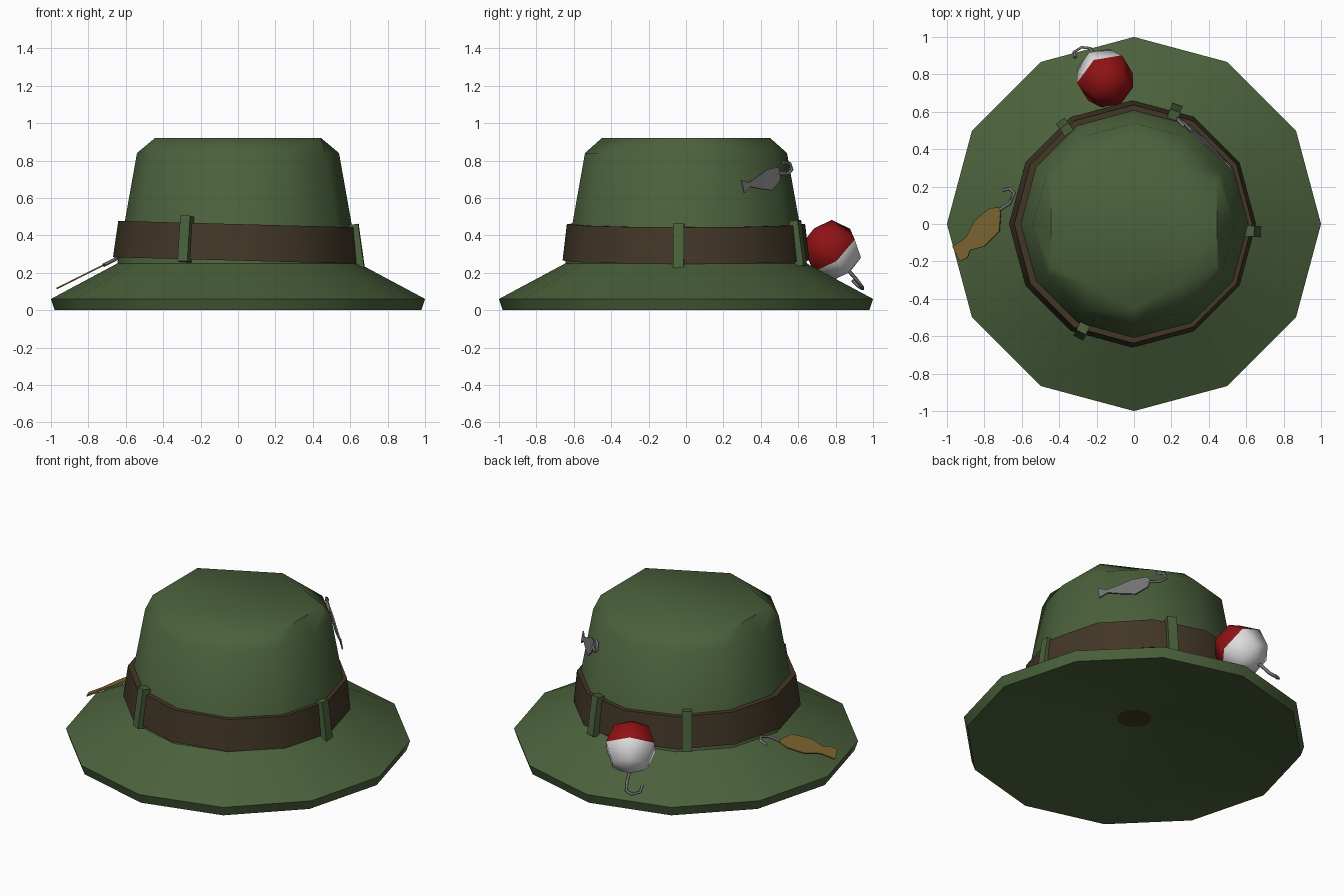
import bpy, bmesh
from math import sin, cos, radians, pi
from mathutils import Vector, Matrix

old = bpy.data.objects.get("Cube")
if old:
    bpy.data.objects.remove(old, do_unlink=True)


def material(name, r, g, b):
    m = bpy.data.materials.new(name)
    m.use_nodes = True
    m.diffuse_color = (r, g, b, 1)
    m.node_tree.nodes["Principled BSDF"].inputs["Base Color"].default_value = (r, g, b, 1)
    return m


green = material("hat green", .07, .12, .045)
brown = material("band brown", .055, .038, .02)
red = material("float red", .28, .006, .007)
white = material("float white", .72, .72, .72)
grey = material("metal grey", .17, .17, .18)
gold = material("lure gold", .2, .13, .03)


def finish(bm, name, mats, angle=None):
    """Turn a bmesh into an object, optionally smooth below an angle."""
    bmesh.ops.recalc_face_normals(bm, faces=bm.faces)
    mesh = bpy.data.meshes.new(name)
    bm.to_mesh(mesh)
    bm.free()
    ob = bpy.data.objects.new(name, mesh)
    bpy.context.collection.objects.link(ob)
    for m in mats:
        mesh.materials.append(m)
    if angle:
        bpy.ops.object.select_all(action='DESELECT')
        ob.select_set(True)
        bpy.context.view_layer.objects.active = ob
        bpy.ops.object.shade_smooth_by_angle(angle=radians(angle))
    return ob


def ring(bm, r, z, sides=12):
    return [bm.verts.new((r * cos(2 * pi * i / sides), r * sin(2 * pi * i / sides), z))
            for i in range(sides)]


def bridge(bm, a, b):
    n = len(a)
    for i in range(n):
        j = (i + 1) % n
        bm.faces.new((a[i], a[j], b[j], b[i]))


# Hat: hollow underside, brim, crown and a six-cornered flat top
bm = bmesh.new()
profile = [(.1, .15), (.98, 0), (1, .06), (.645, .25), (.54, .84), (.45, .92)]
rings = [ring(bm, r, z) for r, z in profile]
for a, b in zip(rings, rings[1:]):
    bridge(bm, a, b)
for i, v in enumerate(rings[-1]):
    if i % 2 == 0:
        v.co.xy *= cos(radians(30))
    v.co.x *= 1.14
bm.faces.new(rings[-1])
bm.faces.new(rings[0]).material_index = 1
finish(bm, "hat", [green, brown], 48)

# Band: closed ring, slightly tilted
bm = bmesh.new()
rings = [ring(bm, r, z) for r, z in [(.61, -.1), (.66, -.1), (.637, .095), (.6, .095)]]
for k in range(4):
    bridge(bm, rings[k], rings[(k + 1) % 4])
band = finish(bm, "hat_band", [brown], 35)
band.location = (-.006, 0, .365)
band.rotation_euler.y = .027

# Four belt loops leaning with the crown
for k, deg in enumerate((-3.5, 70, 125.5, 244)):
    a = radians(deg)
    bm = bmesh.new()
    bmesh.ops.create_cube(bm, size=1, matrix=Matrix.Diagonal((.05, .058, .245, 1)))
    loop = finish(bm, f"band_loop_{k + 1}", [green])
    loop.rotation_euler = (0, -.14, a)
    loop.location = (.637 * cos(a), .637 * sin(a), .367 - .03 * cos(a))


# Flat lures and wire hooks
def plate(name, outline, place, mat):
    bm = bmesh.new()
    bm.faces.new([bm.verts.new(place(*p)) for p in outline])
    ob = finish(bm, name, [mat])
    mod = ob.modifiers.new("thickness", 'SOLIDIFY')
    mod.thickness = .008
    mod.offset = 0


def hook(name, points):
    cu = bpy.data.curves.new(name, 'CURVE')
    cu.dimensions = '3D'
    cu.bevel_depth = .01
    cu.bevel_resolution = 0
    cu.use_fill_caps = True
    sp = cu.splines.new('POLY')
    sp.points.add(len(points) - 1)
    for p, co in zip(sp.points, points):
        p.co = (*co, 1)
    cu.materials.append(grey)
    bpy.context.collection.objects.link(bpy.data.objects.new(name, cu))


def on_crown(u, z):
    d = .575 - .18 * (z - .7)
    return Vector(((d - u) * .707, (d + u) * .707, z))


def on_brim(x, y):
    return Vector((x, y, .6 + .5 * x))


plate("grey_lure", [(-.16, .695), (-.11, .68), (-.04, .71), (.04, .75), (.13, .765),
                    (.145, .73), (.13, .69), (.06, .64), (-.04, .65), (-.1, .66),
                    (-.15, .625)], on_crown, grey)
hook("grey_lure_hook", [on_crown(*p) for p in [(.13, .73), (.2, .73), (.235, .75),
                                               (.225, .785), (.18, .79)]])
plate("gold_lure", [(-.97, -.12), (-.93, -.2), (-.89, -.18), (-.875, -.14), (-.8, -.12),
                    (-.72, -.04), (-.71, .09), (-.77, .085), (-.85, .02), (-.9, -.075)],
      on_brim, gold)
hook("gold_lure_hook", [on_brim(*p) for p in [(-.72, .075), (-.665, .11), (-.64, .165),
                                              (-.665, .19), (-.7, .18)]])

# Fishing float: red half and white half
bm = bmesh.new()
bmesh.ops.create_uvsphere(bm, u_segments=6, v_segments=4, radius=.162)
for f in bm.faces:
    f.smooth = True
    f.material_index = 0 if f.calc_center_median().z > 0 else 1
ball = finish(bm, "fishing_float", [red, white])
ball.location = (-.155, .78, .32)
ball.rotation_mode = 'QUATERNION'
ball.rotation_quaternion = Vector((.37, -.6, .7)).to_track_quat('Z', 'Y')
hook("float_hook", [(-.21, .87, .21), (-.22, .91, .165), (-.235, .94, .125),
                    (-.28, .945, .115), (-.32, .92, .13), (-.315, .89, .16)])
